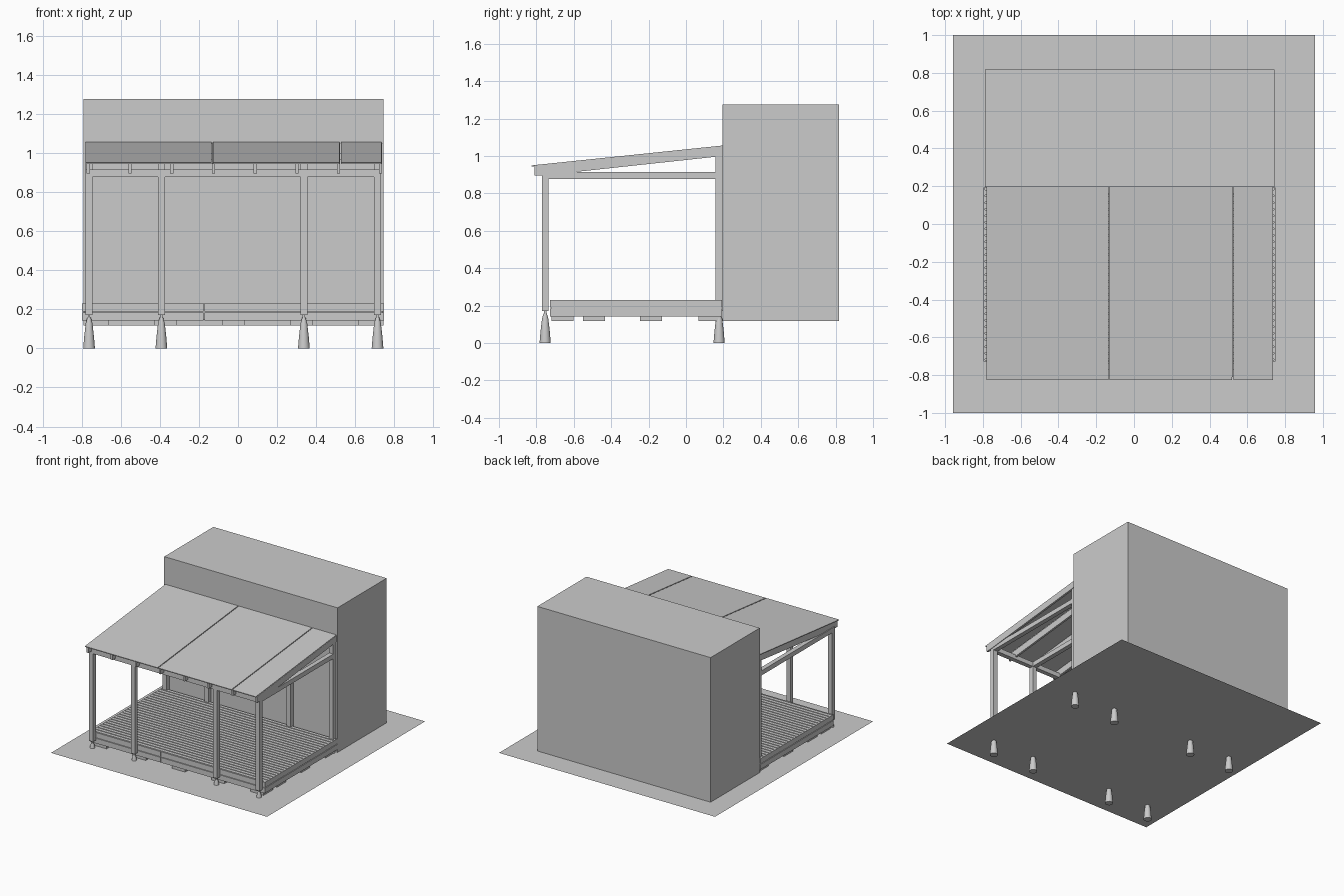
import bpy, bmesh, math

cube = bpy.data.objects.get("Cube")
if cube:
    bpy.data.objects.remove(cube, do_unlink=True)

# One flat grey for everything
grey = bpy.data.materials.new("light_grey")
grey.use_nodes = True
tone = (0.6, 0.6, 0.6, 1)
grey.diffuse_color = tone
next(n for n in grey.node_tree.nodes if n.type == 'BSDF_PRINCIPLED').inputs["Base Color"].default_value = tone


def finish(name, bm):
    bmesh.ops.recalc_face_normals(bm, faces=bm.faces)
    mesh = bpy.data.meshes.new(name)
    bm.to_mesh(mesh)
    bm.free()
    mesh.materials.append(grey)
    ob = bpy.data.objects.new(name, mesh)
    bpy.context.collection.objects.link(ob)
    return ob


def box(name, x0, x1, y0, y1, z0, z1):
    bm = bmesh.new()
    bmesh.ops.create_cube(bm, size=1)
    for v in bm.verts:
        v.co = ((x0, x1)[v.co.x > 0], (y0, y1)[v.co.y > 0], (z0, z1)[v.co.z > 0])
    return finish(name, bm)


def side_profile(name, points, x0, x1):
    """Extrude a (y, z) outline along x."""
    bm = bmesh.new()
    face = bm.faces.new([bm.verts.new((x0, y, z)) for y, z in points])
    new = bmesh.ops.extrude_face_region(bm, geom=[face])["geom"]
    bmesh.ops.translate(bm, vec=(x1 - x0, 0, 0),
                        verts=[v for v in new if isinstance(v, bmesh.types.BMVert)])
    return finish(name, bm)


def footing(name, x, y):
    """Tapered round pier, turned from a short profile."""
    bm = bmesh.new()
    rings, n = [], 20
    for r, z in ((0.03, 0), (0.025, 0.06), (0.017, 0.13), (0.009, 0.157)):
        rings.append([bm.verts.new((x + r * math.cos(a), y + r * math.sin(a), z))
                      for a in (math.tau * i / n for i in range(n))])
    for low, high in zip(rings, rings[1:]):
        for i in range(n):
            j = (i + 1) % n
            bm.faces.new((low[i], low[j], high[j], high[i])).smooth = True
    bm.faces.new(rings[0])
    bm.faces.new(rings[-1])
    finish(name, bm)


# Ground sheet
ground = bmesh.new()
bmesh.ops.create_grid(ground, x_segments=1, y_segments=1, size=1)
for v in ground.verts:
    v.co.x *= 0.957
    v.co.z = 0.115
finish("ground", ground)

# House block
WALL = 0.195
box("house", -0.79, 0.745, WALL, 0.817, 0.117, 1.275)


def roof_z(y):
    return 1.05 + 0.104 * (y - WALL)


# Posts on footings, with tie beams running back to the wall
POSTS = (-0.762, -0.392, 0.337, 0.714)
FRONT, BACK, H = -0.753, 0.177, 0.018
for i, x in enumerate(POSTS):
    for row, y, top in (("front", FRONT, 0.88), ("back", BACK, 1.0)):
        box(f"{row}_post_{i}", x - H, x + H, y - H, y + H, 0.172, top)
        box(f"{row}_post_pin_{i}", x - 0.006, x + 0.006, y - 0.006, y + 0.006, 0.15, 0.175)
        footing(f"{row}_footing_{i}", x, y)
    box(f"tie_beam_{i}", x - H, x + H, FRONT + H, BACK - H, 0.878, 0.915)
box("front_beam", -0.78, 0.732, FRONT - H, FRONT + H, 0.878, 0.915)
box("back_beam", -0.78, 0.732, BACK - H, WALL, 0.965, 1.0)

# Sloping rafters
EAVE = -0.81
for i in range(8):
    x = -0.766 + i * 0.2135
    side_profile(f"rafter_{i}", [(EAVE, roof_z(EAVE) - 0.05), (FRONT - H, roof_z(EAVE) - 0.05),
                                 (WALL, roof_z(WALL) - 0.05), (WALL, roof_z(WALL)),
                                 (EAVE, roof_z(EAVE))], x - 0.008, x + 0.008)

# Three roof sheets with narrow gaps
EDGE = -0.825
for i, (x0, x1) in enumerate(((-0.78, -0.136), (-0.129, 0.519), (0.526, 0.735))):
    side_profile(f"roof_sheet_{i}", [(EDGE, roof_z(EDGE)), (WALL, roof_z(WALL)),
                                     (WALL, roof_z(WALL) + 0.006),
                                     (EDGE, roof_z(EDGE) + 0.006)], x0, x1)

# Deck boards
D0, D1, L, R, TOP = -0.728, 0.193, -0.797, 0.748, 0.23
COUNT = 26
step = (D1 - D0 - 0.02) / COUNT
for i in range(COUNT):
    y = D0 + 0.01 + i * step
    box(f"deck_board_{i}", L + 0.008, R - 0.008, y + 0.004, y + step - 0.004, TOP - 0.02, TOP)
box("deck_base", L + 0.008, R - 0.008, D0 + 0.008, D1, 0.145, TOP - 0.02)

# Two courses of skirting around the deck
for name, z0, z1 in (("lower", 0.143, 0.184), ("upper", 0.189, TOP)):
    box(f"{name}_skirt_left", R - 0.008, R, D0, D1, z0, z1)
    box(f"{name}_skirt_right", L, L + 0.008, D0, D1, z0, z1)
    box(f"{name}_skirt_front_a", L, -0.177, D0, D0 + 0.008, z0, z1)
    box(f"{name}_skirt_front_b", -0.172, R, D0, D0 + 0.008, z0, z1)

# Paving slabs under the deck
for i in range(5):
    for j, y in enumerate((-0.66, -0.492, -0.187, 0.125)):
        x = -0.72 + i * 0.348
        box(f"slab_{i}_{j}", x - 0.058, x + 0.058, y - 0.058, y + 0.058, 0.118, 0.145)
